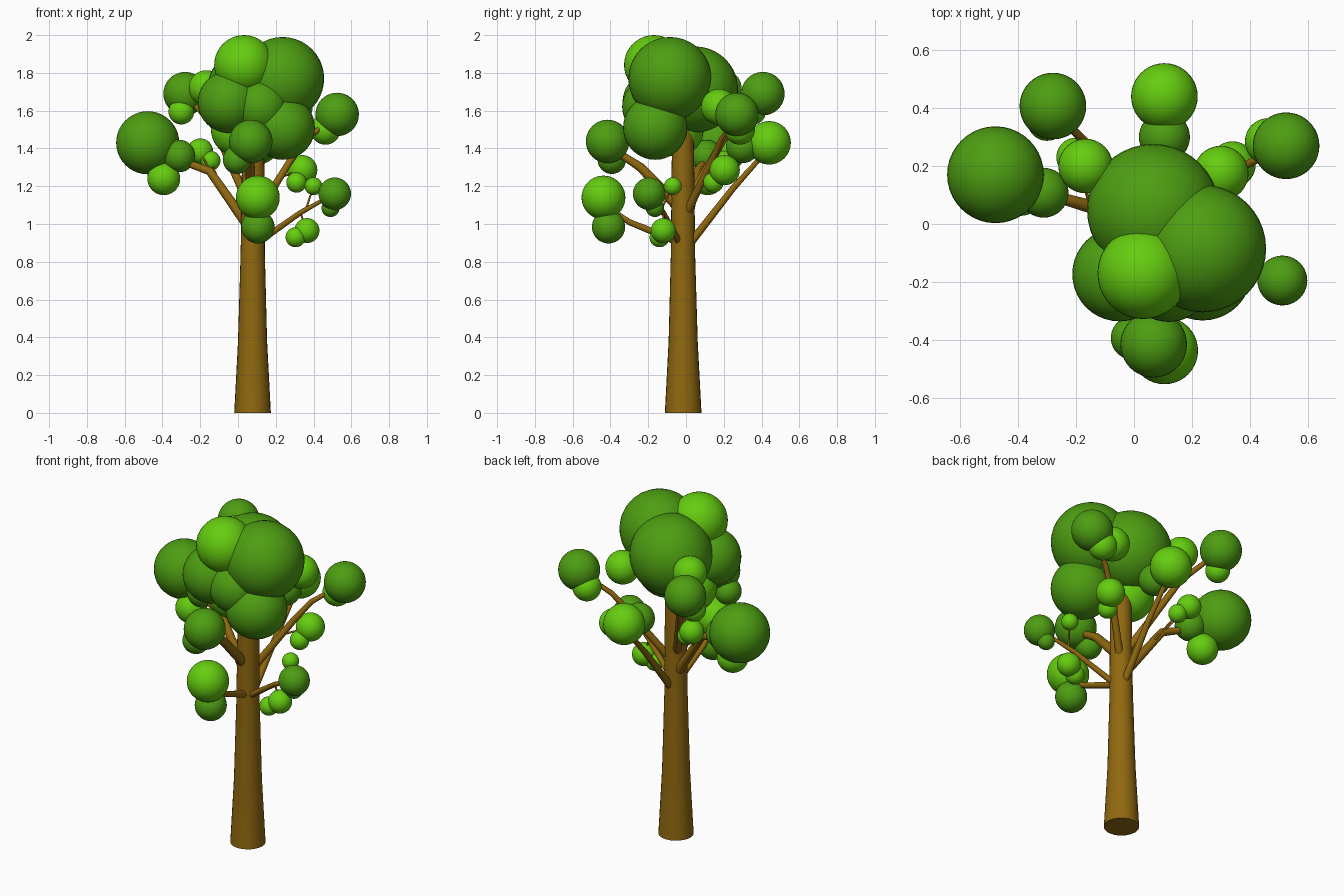
import bpy


def material(name, rgb):
    m = bpy.data.materials.new(name)
    m.diffuse_color = (*rgb, 1)
    return m


DARK = material("dark_green", (0.075, 0.34, 0.006))
LIGHT = material("light_green", (0.13, 0.61, 0.005))
BARK = material("bark", (0.28, 0.14, 0.005))


def tube(name, points, sides=6):
    """Tapered limb through (x, y, z, radius) points, with closed ends."""
    curve = bpy.data.curves.new(name, "CURVE")
    curve.dimensions = "3D"
    curve.bevel_depth = 1
    curve.bevel_resolution = sides
    curve.use_fill_caps = True
    spline = curve.splines.new("POLY")
    spline.points.add(len(points) - 1)
    for p, (x, y, z, r) in zip(spline.points, points):
        p.co = (x, y, z, 1)
        p.radius = r
    spline.use_smooth = True
    obj = bpy.data.objects.new(name, curve)
    bpy.context.collection.objects.link(obj)
    curve.materials.append(BARK)


def leaf_balls(name, mat, balls):
    for i, (x, y, z, r) in enumerate(balls, 1):
        bpy.ops.mesh.primitive_uv_sphere_add(segments=40, ring_count=20, radius=r, location=(x, y, z))
        obj = bpy.context.object
        obj.name = f"{name}_{i}"
        obj.data.materials.append(mat)
        bpy.ops.object.shade_smooth()


# Trunk
tube("trunk", [(0.077, -0.015, 0, 0.097), (0.077, -0.015, 0.38, 0.077),
               (0.078, -0.016, 0.85, 0.064), (0.08, -0.016, 1.2, 0.061),
               (0.08, -0.017, 1.55, 0.056)], 10)

# Main branches
tube("left_branch", [(0.06, 0, 0.98, 0.028), (-0.15, 0.06, 1.28, 0.023),
                     (-0.29, 0.1, 1.33, 0.018), (-0.47, 0.17, 1.42, 0.012)])
tube("back_left_branch", [(0.06, 0, 1.1, 0.024), (-0.13, 0.24, 1.52, 0.018), (-0.28, 0.4, 1.69, 0.011)])
tube("back_branch", [(0.085, 0, 0.87, 0.022), (0.1, 0.25, 1.19, 0.017), (0.105, 0.43, 1.39, 0.011)])
tube("back_right_branch", [(0.1, 0, 1.05, 0.022), (0.28, 0.14, 1.34, 0.018),
                           (0.36, 0.19, 1.45, 0.015), (0.52, 0.27, 1.57, 0.01)])
tube("right_branch", [(0.09, -0.03, 0.89, 0.018), (0.33, -0.12, 1.06, 0.014), (0.51, -0.19, 1.16, 0.008)])
tube("front_low_branch", [(0.085, -0.03, 0.9, 0.02), (0.1, -0.3, 1.01, 0.016), (0.105, -0.43, 1.1, 0.01)])
tube("front_high_branch", [(0.07, -0.03, 1.08, 0.03), (0.065, -0.24, 1.3, 0.024), (0.065, -0.41, 1.41, 0.016)])

# Thin twigs from branches to the small balls
twigs = [((-0.09, 0.05, 1.2), (-0.145, 0.2, 1.335)), ((-0.15, 0.06, 1.28), (-0.2, 0.23, 1.385)),
         ((0.33, -0.12, 1.06), (0.365, -0.12, 0.965)), ((0.36, -0.13, 1.08), (0.4, -0.07, 1.2)),
         ((0.23, 0.1, 1.25), (0.34, 0.2, 1.285))]
for i, (a, b) in enumerate(twigs, 1):
    tube(f"twig_{i}", [(*a, 0.006), (*b, 0.004)], 3)

# Crown cluster
leaf_balls("crown_dark", DARK, [
    (0.236, -0.085, 1.77, 0.22), (0.066, 0.048, 1.712, 0.228), (-0.05, -0.173, 1.645, 0.163),
    (0.12, -0.19, 1.62, 0.148), (0.237, -0.163, 1.51, 0.17)])
leaf_balls("crown_light", LIGHT, [(0.032, -0.17, 1.842, 0.158), (0.0, -0.05, 1.5, 0.143)])

# Balls at the branch ends
leaf_balls("branch_leaves_dark", DARK, [
    (-0.478, 0.17, 1.43, 0.167), (-0.312, 0.108, 1.36, 0.086), (-0.28, 0.407, 1.69, 0.115),
    (0.525, 0.27, 1.58, 0.115), (0.512, -0.195, 1.16, 0.086), (0.49, -0.165, 1.085, 0.048),
    (0.068, -0.415, 1.437, 0.115), (-0.005, -0.393, 1.34, 0.075), (0.105, -0.41, 0.985, 0.088),
    (0.105, 0.3, 1.41, 0.088)])
leaf_balls("branch_leaves_light", LIGHT, [
    (-0.393, 0.115, 1.24, 0.087), (-0.3, 0.355, 1.595, 0.068), (-0.167, 0.2, 1.72, 0.094),
    (0.463, 0.285, 1.5, 0.08), (0.3, 0.175, 1.62, 0.095), (0.34, 0.205, 1.285, 0.08),
    (0.31, 0.145, 1.22, 0.054), (0.4, -0.07, 1.2, 0.047), (0.365, -0.12, 0.965, 0.066),
    (0.305, -0.14, 0.93, 0.053), (0.105, -0.437, 1.14, 0.116), (0.105, 0.44, 1.43, 0.115),
    (-0.2, 0.23, 1.385, 0.068), (-0.145, 0.2, 1.335, 0.052)])
